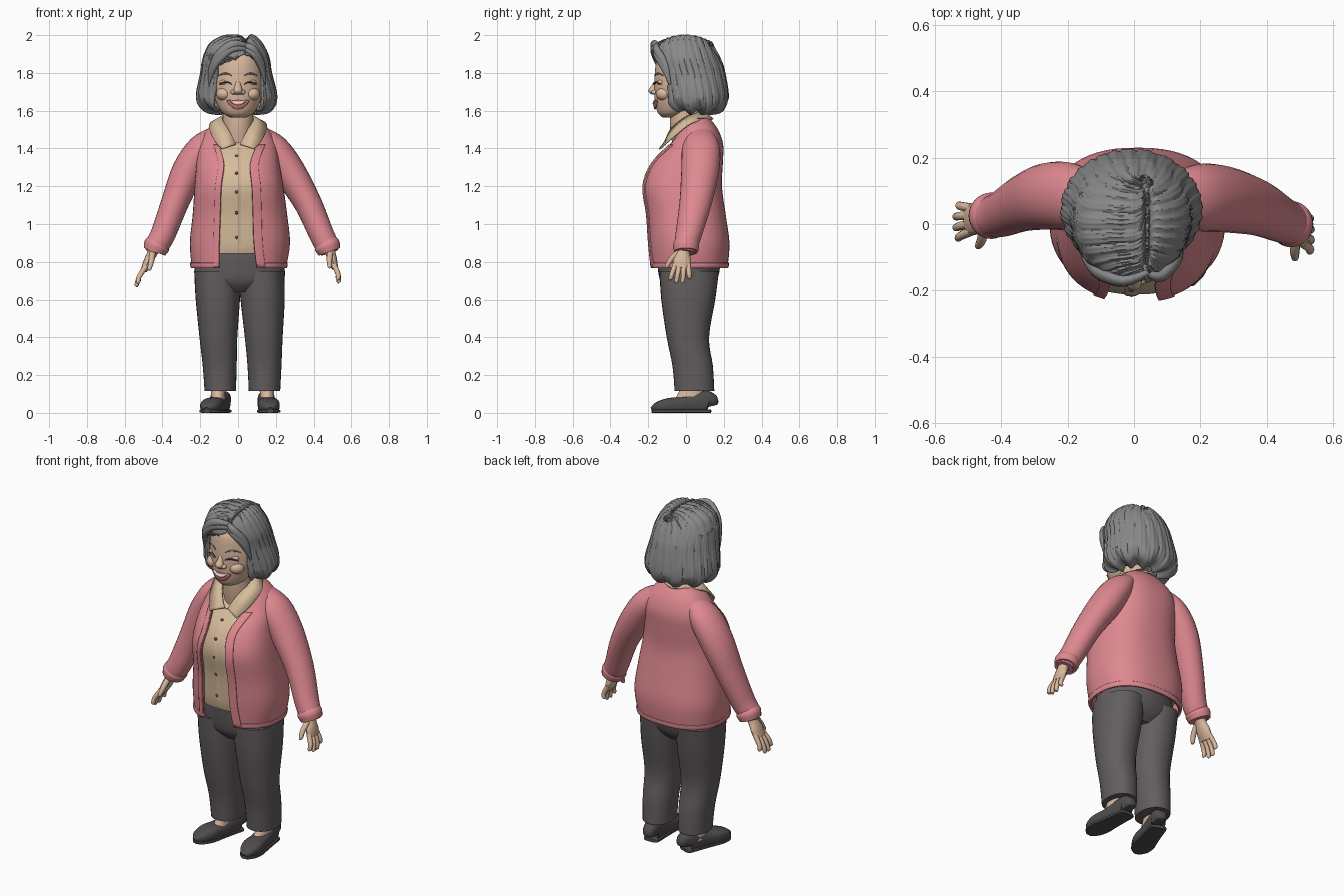
import bpy, bmesh
from math import sin, cos, asin, pi, exp, radians
from mathutils import Vector

cube = bpy.data.objects.get("Cube")
if cube:
    bpy.data.objects.remove(cube)


def material(name, r, g, b):
    m = bpy.data.materials.new(name)
    m.use_nodes = True
    m.diffuse_color = (r, g, b, 1)
    bsdf = m.node_tree.nodes["Principled BSDF"]
    bsdf.inputs["Base Color"].default_value = (r, g, b, 1)
    bsdf.inputs["Roughness"].default_value = 0.8
    return m


SKIN = material("skin", .70, .48, .34)
HAIR = material("grey hair", .25, .25, .25)
PINK = material("pink knit", .73, .25, .28)
CREAM = material("cream cloth", .68, .50, .33)
TROUSER = material("charcoal cloth", .125, .11, .115)
DARK = material("dark leather", .08, .072, .075)
LIPS = material("lips", .55, .16, .16)
TEETH = material("teeth", .85, .80, .72)


def spline(rows, k):
    """Smooth rows of numbers, passing through every given row."""
    out = []
    for i in range(len(rows) - 1):
        p = [rows[max(0, min(len(rows) - 1, i + j))] for j in (-1, 0, 1, 2)]
        for s in range(k):
            t = s / k
            out.append([b + t * ((c - a) / 2 + t * (a - 2.5 * b + 2 * c - d / 2
                        + t * ((d - a) / 2 + 1.5 * (b - c)))) for a, b, c, d in zip(*p)])
    return out + [list(rows[-1])]


def finish(name, bm, mat, thick=0):
    bmesh.ops.recalc_face_normals(bm, faces=bm.faces)
    me = bpy.data.meshes.new(name)
    bm.to_mesh(me)
    bm.free()
    me.materials.append(mat)
    ob = bpy.data.objects.new(name, me)
    bpy.context.collection.objects.link(ob)
    if thick:
        mod = ob.modifiers.new("thickness", 'SOLIDIFY')
        mod.thickness, mod.offset = thick, -1
    bpy.ops.object.select_all(action='DESELECT')
    ob.select_set(True)
    bpy.context.view_layer.objects.active = ob
    bpy.ops.object.shade_smooth_by_angle(angle=radians(40))
    return ob


def bridge(bm, rings, closed):
    n = len(rings[0])
    for a, b in zip(rings, rings[1:]):
        for i in range(n if closed else n - 1):
            j = (i + 1) % n
            bm.faces.new((a[i], a[j], b[j], b[i]))


def loft(name, rows, mat, n=24, k=4, power=2, ref=(0, 1, 0), flat=False,
         span=None, thick=0, shape=None):
    """Rows are x, y, z, two radii and, for open shells, start and end x at the front."""
    rows = spline(rows, k)
    bm, rings = bmesh.new(), []
    for i, r in enumerate(rows):
        c = Vector(r[:3])
        t = Vector(rows[min(i + 1, len(rows) - 1)][:3]) - Vector(rows[max(i - 1, 0)][:3])
        t = Vector((0, 0, 1)) if flat else t.normalized()
        b = Vector(ref)
        b = (b - t * b.dot(t)).normalized()
        a = b.cross(t)
        a0, a1 = 0, 2 * pi
        if span:
            ends = []
            for x in r[5:7]:
                u = max(-.97, min(.97, (x - r[0]) / r[3]))
                ends.append(-pi / 2 + asin(abs(u) ** (power / 2)) * (1 if u > 0 else -1))
            a0, a1 = ends[0], ends[1] + (2 * pi if span == "open" else 0)
        ring = []
        for s in range(n):
            th = a0 + (a1 - a0) * s / (n - 1 if span else n)
            cs, sn = cos(th), sin(th)
            p = c + a * r[3] * abs(cs) ** (2 / power) * (1 if cs > 0 else -1) \
                + b * r[4] * abs(sn) ** (2 / power) * (1 if sn > 0 else -1)
            ring.append(bm.verts.new(shape(p, th, r) if shape else p))
        rings.append(ring)
    bridge(bm, rings, not span)
    if not span:
        bm.faces.new(rings[0])
        bm.faces.new(rings[-1])
    return finish(name, bm, mat, thick)


def ball(name, loc, size, mat):
    bm = bmesh.new()
    bmesh.ops.create_uvsphere(bm, u_segments=20, v_segments=12, radius=1)
    bmesh.ops.scale(bm, vec=size, verts=bm.verts)
    bmesh.ops.translate(bm, vec=loc, verts=bm.verts)
    return finish(name, bm, mat)


# Cardigan, button bands and shirt share one torso profile
torso = [(.005, .015, .77, .25, .205, .10, -.10), (.01, .015, .9, .265, .215, .085, -.10),
         (.01, 0, 1.05, .25, .21, .08, -.095), (.005, -.02, 1.2, .235, .21, .075, -.09),
         (0, .005, 1.32, .22, .19, .065, -.075), (0, .05, 1.42, .205, .147, .1, -.1),
         (0, .06, 1.5, .165, .11, .11, -.11), (0, .05, 1.56, .1, .075, .09, -.09)]
loft("cardigan", torso, PINK, n=56, power=2.4, flat=True, span="open", thick=.012)
for side, col, w in (("left", 5, .045), ("right", 6, -.03)):
    band = [(x, y, z, a + .005, b + .006, r[col], r[col] + w)
            for r in torso[:6] for x, y, z, a, b in [r[:5]]]
    loft(side + "_button_band", band, PINK, n=8, power=2.4, flat=True, span="band", thick=.008)
shirt = [(x, y, max(z, .845), a - .018, b - .018) for x, y, z, a, b, _, _ in torso]
loft("shirt", shirt, CREAM, n=48, power=2.4, flat=True)
loft("hem_band", [(.005, .015, z, .254 + e, .208 + e, .1, -.1) for z, e in
                  ((.767, 0), (.78, .004), (.795, .004))],
     PINK, n=56, power=2.4, flat=True, span="open", thick=.01)
fronts = spline([(r[2], r[1] - r[4] + .016) for r in torso], 8)
for z in (.93, 1.06, 1.17, 1.27, 1.36):
    y = min(fronts, key=lambda f: abs(f[0] - z))[1]
    ball("shirt_button", (-.008, y, z), (.009, .006, .009), DARK)
loft("shirt_placket", [(-.008, f[1] + .001, f[0], .02, .004) for f in fronts[8:40]], CREAM,
     n=8, k=1, flat=True)

# Collar: inner edge then outer edge, mirrored about the back of the neck
half = [(.01, -.115, 1.425, .085, -.145, 1.40), (.05, -.085, 1.50, .135, -.075, 1.46),
        (.085, .0, 1.57, .145, .03, 1.54)]
mirror = [(-a, b, c, -d, e, f) for a, b, c, d, e, f in reversed(half)]
bm = bmesh.new()
bridge(bm, [[bm.verts.new(r[:3]), bm.verts.new(r[3:])] for r in
            spline(half + [(0, .09, 1.6, 0, .145, 1.56)] + mirror, 5)], False)
finish("collar", bm, CREAM, .01)

# Sleeves and hands
arms = {"left": (.12, .19, .27, .37, .44, .472, .485), "right": (-.12, -.19, -.265, -.335, -.395, -.43, -.44)}
ends = {"left": ((.48, -.01, .88), (.535, -.035, .69)),
        "right": ((-.437, .022, .88), (-.54, .005, .67))}
sleeve = ((.08, 1.47, .05, .07), (.08, 1.40, .078, .1), (.075, 1.28, .085, .1),
          (.05, 1.11, .073, .085), (.015, .95, .066, .07), (0, .885, .062, .062),
          (-.005, .85, .048, .052))
for side, xs in arms.items():
    sx = 1 if side == "left" else -1
    lift = 0 if sx > 0 else .025
    loft(side + "_sleeve", [(x, y + lift * i / 6, z, a, b) for i, (x, (y, z, a, b))
                            in enumerate(zip(xs, sleeve))], PINK, n=28)
    x, y = xs[5], lift
    loft(side + "_cuff", [(x - sx * .01, y, .905, .06, .062), (x, y, .885, .069, .07),
                          (x + sx * .012, y, .853, .06, .063)], PINK, n=28)
    w, tip = Vector(ends[side][0]), Vector(ends[side][1])
    d = tip - w

    def row(f, dy, a, b, dx=0):
        return (*(w + d * f + Vector((dx * sx, dy, 0))), a, b)
    loft(side + "_palm", [row(0, 0, .03, .034), row(.2, 0, .026, .036), row(.4, 0, .024, .048),
                          row(.6, 0, .017, .045)], SKIN, n=16)
    for i in range(4):
        o, reach = i - 1.5, (.93, 1, 1, .9)[i]
        loft(side + "_finger", [row(.5, o * .023, .014, .014), row(.75, o * .03, .013, .013, .008),
                                row(reach - .03, o * .033, .011, .011),
                                row(reach, o * .033, .004, .004)], SKIN, n=10)
    loft(side + "_thumb", [row(.15, -.025, .016, .016), row(.35, -.06, .015, .015, -.015),
                           row(.55, -.078, .011, .011, -.025), row(.6, -.079, .004, .004, -.027)],
         SKIN, n=10)

# Trousers
loft("trouser_hips", [(.005, .01, .9, .2, .17), (.008, .015, .77, .238, .165),
                      (.01, .012, .69, .22, .145), (.01, .01, .64, .1, .1)], TROUSER, n=40, flat=True)
leg = ((.045, .115, .083, .105), (.035, .25, .09, .107), (.01, .4, .1, .112),
       (.012, .6, .117, .143), (.017, .75, .122, .157))
for side, xs in (("left", (.14, .14, .136, .13, .122)), ("right", (-.094, -.097, -.104, -.107, -.11))):
    loft(side + "_trouser_leg", [(x, y, z, a, b) for x, (y, z, a, b) in zip(xs, leg)],
         TROUSER, n=32, power=2.2, flat=True)

# Shoes: distance from heel to toe, height, half width
last = ((0, .07, .025), (.04, .115, .042), (.25, .105, .046), (.5, .085, .052),
        (.72, .078, .058), (.9, .058, .045), (1, .03, .015))
for side, heel, toe in (("left", (.145, .13), (.17, -.18)), ("right", (-.075, .125), (-.165, -.17))):
    hx, hy = heel
    dx, dy = toe[0] - hx, toe[1] - hy
    loft(side + "_shoe", [(hx + dx * f, hy + dy * f, h / 2, w, h / 2) for f, h, w in last],
         DARK, n=24, power=2.8, ref=(0, 0, 1))
    loft(side + "_shoe_sole", [(hx + dx * f, hy + dy * f, .009, w + .004, .009) for f, h, w in last],
         DARK, n=16, power=5, ref=(0, 0, 1))
    loft(side + "_ankle", [(hx + dx * f, hy + dy * f, z, a, b) for f, z, a, b in
                           ((.36, .06, .042, .085), (.34, .1, .038, .068), (.26, .2, .04, .045))],
         SKIN, n=20, flat=True)

# Neck and head
loft("neck", [(0, .02, 1.42, .08, .09), (0, 0, 1.52, .08, .085), (0, -.005, 1.63, .08, .08)], SKIN)
head = [(0, -.085, 1.565, .04, .04), (0, -.07, 1.59, .083, .08), (0, -.045, 1.65, .118, .12),
        (0, -.03, 1.72, .135, .138), (0, -.02, 1.8, .135, .145), (0, -.01, 1.88, .125, .14),
        (0, 0, 1.95, .08, .09)]
loft("head", head, SKIN, n=40, k=5, flat=True)
face = spline(head, 12)


def face_y(x, z):
    r = min(face, key=lambda f: abs(f[2] - z))
    return r[1] - r[4] * max(0, 1 - (x / r[3]) ** 2) ** .5


def arc(name, x, z, half, bend, depth, height, mat):
    rows = []
    for i in range(7):
        u = i / 3 - 1
        px, pz = x + u * half, z + bend * (u * u - .5)
        taper = max(.12, 1 - u * u)
        rows.append((px, face_y(px, pz) - .002, pz, depth, height * taper))
    loft(name, rows, mat, n=12, k=2, ref=(0, 0, 1))


arc("mouth", 0, 1.642, .058, .022, .008, .026, LIPS)
arc("upper_teeth", 0, 1.648, .046, .018, .0115, .011, TEETH)
loft("nose", [(0, -.15, 1.765, .012, .012), (0, -.163, 1.735, .016, .018),
              (0, -.174, 1.705, .024, .026), (0, -.165, 1.685, .018, .016)], SKIN, n=16, flat=True)
for s, side in ((1, "left"), (-1, "right")):
    ball(side + "_nostril", (s * .024, -.163, 1.698), (.015, .02, .013), SKIN)
    ball(side + "_cheek", (s * .073, -.115, 1.688), (.043, .045, .036), SKIN)
    ball(side + "_eyelid", (s * .063, -.128, 1.75), (.034, .025, .018), SKIN)
    arc(side + "_closed_eye", s * .063, 1.745, .032, -.012, .012, .004, DARK)
    arc(side + "_eyebrow", s * .067, 1.79, .036, -.014, .004, .005, HAIR)


# Hair: strands run sideways from the parting, then down to the hem
def strands(p, th, r):
    top = max(0, min(1, (r[2] - 1.84) / .15))
    ridge = abs(sin(13 * th + 1.3 * sin(3 * th) + 6 * r[2])) ** .6
    ridge += .5 * abs(sin(29 * th + 2 * sin(2 * th)))
    c = Vector((r[0], r[1], p.z))
    q = c + (p - c) * (.975 + .032 * ridge * (1 - .5 * top))
    q.z += -.05 * top * ((p.y - r[1]) / .16) ** 2 + .008 * ridge * top
    if p.z < 1.66:
        q.z += .012 * sin(9 * th)
    q.z -= .018 * top * exp(-((p.x - .04) / .014) ** 2)
    return q


loft("hair", [(.04, -.005, 1.988, .004, .13, .04, .04), (.01, -.005, 1.992, .07, .145, .04, .04),
              (-.008, -.005, 1.96, .13, .162, .04, .04), (-.01, 0, 1.92, .158, .175, .055, .02),
              (-.01, .008, 1.87, .177, .18, .1, -.08), (-.01, .025, 1.8, .187, .18, .125, -.12),
              (-.008, .042, 1.7, .209, .18, .13, -.128), (-.006, .045, 1.645, .206, .175, .13, -.128),
              (0, .05, 1.6, .165, .14, .12, -.12), (0, .04, 1.588, .1, .085, .09, -.09)],
     HAIR, n=200, k=5, flat=True, span="open", thick=.02, shape=strands)
for dz in (0, .022):
    loft("right_fringe_lock", [(.045, -.145, 1.925 + dz, .01, .012), (-.03, -.172, 1.93 + dz, .016, .022),
                               (-.105, -.148, 1.87 + dz, .018, .026), (-.145, -.105, 1.79 + dz, .012, .02),
                               (-.155, -.08, 1.72, .004, .006)], HAIR, n=14, ref=(0, 0.3, 1))
    loft("left_fringe_lock", [(.035, -.145, 1.925 + dz, .01, .012), (.08, -.158, 1.905 + dz, .016, .02),
                              (.125, -.115, 1.83 + dz, .016, .02), (.145, -.085, 1.74, .004, .006)],
         HAIR, n=14, ref=(0, 0.3, 1))
